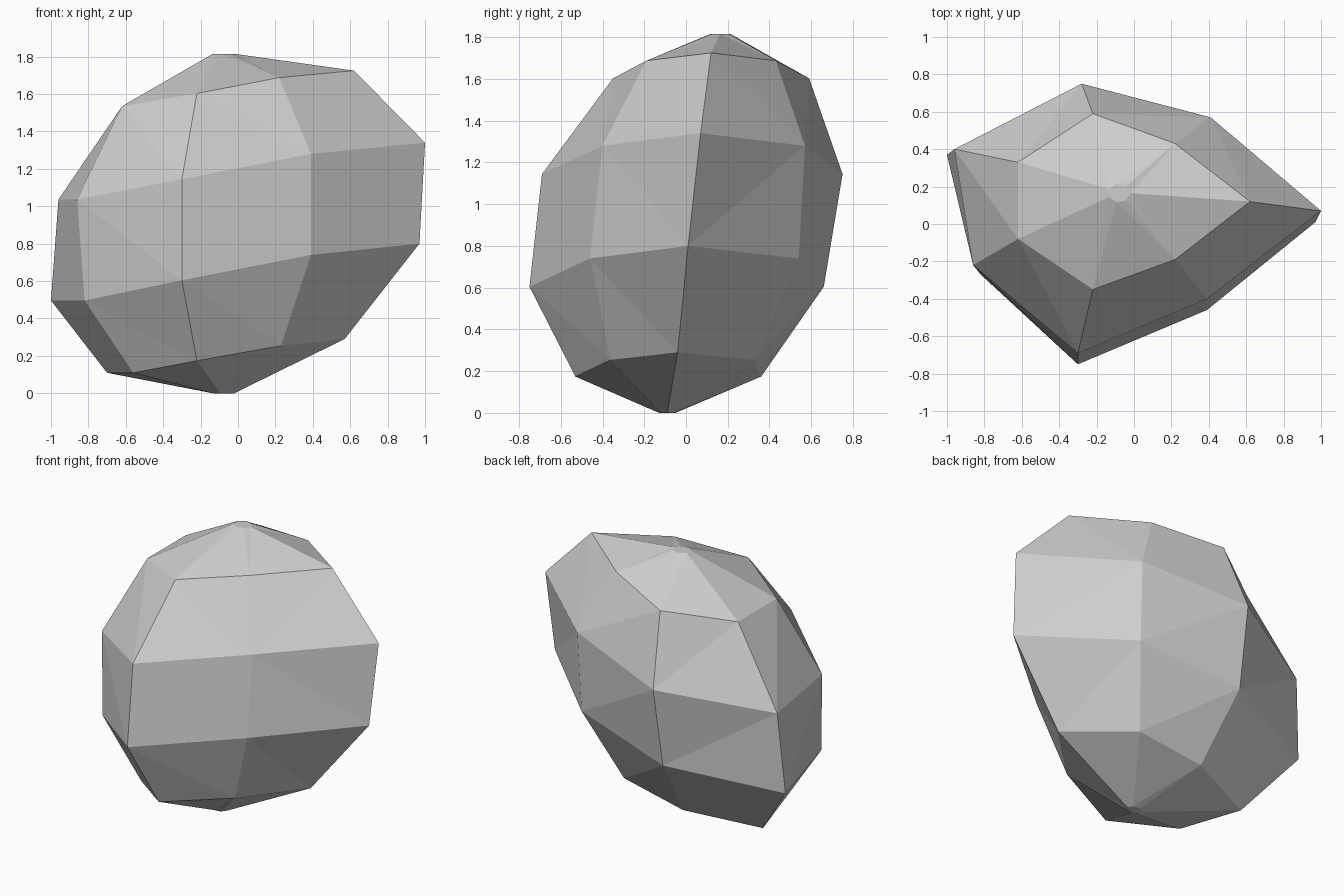
import bpy
import bmesh
from math import cos, sin, tau

SIDES = 7

cube = bpy.data.objects.get("Cube")
if cube:
    bpy.data.objects.remove(cube)

# Single stone colour
stone = bpy.data.materials.new("stone_grey")
stone.use_nodes = True
grey = (0.62, 0.62, 0.62, 1)
stone.diffuse_color = grey
stone.node_tree.nodes["Principled BSDF"].inputs["Base Color"].default_value = grey


def tilted_ring(bm, outline, height, tilt):
    """Seven-sided outline on a plane that rises towards +x."""
    return [bm.verts.new((x, y, height + tilt * cos(tau * i / SIDES)))
            for i, (x, y) in enumerate(outline)]


def small_cap(x, y, radius_x, radius_y):
    """Tiny seven-sided outline that closes the stone at a pole."""
    return [(x + radius_x * cos(tau * i / SIDES), y - radius_y * sin(tau * i / SIDES))
            for i in range(SIDES)]


# Cross-sections from bottom to top, each running clockwise from the +x tip
bottom_cap = small_cap(-0.08, -0.09, 0.06, 0.04)
lower = [(0.57, -0.04), (0.23, -0.36), (-0.22, -0.53), (-0.56, -0.23),
         (-0.7, 0.18), (-0.23, 0.36), (0.23, 0.33)]
lower_waist = [(0.97, 0.01), (0.39, -0.46), (-0.3, -0.75), (-0.82, -0.27),
               (-1, 0.37), (-0.29, 0.66), (0.4, 0.54)]
upper_waist = [(1, 0.07), (0.39, -0.4), (-0.3, -0.69), (-0.86, -0.22),
               (-0.96, 0.4), (-0.28, 0.75), (0.41, 0.57)]
upper = [(0.62, 0.12), (0.22, -0.19), (-0.22, -0.35), (-0.62, -0.08),
         (-0.62, 0.33), (-0.22, 0.59), (0.22, 0.43)]
top_cap = small_cap(-0.08, 0.165, 0.06, 0.05)

bm = bmesh.new()
rings = [tilted_ring(bm, *section) for section in (
    (bottom_cap, 0, 0), (lower, 0.195, 0.095), (lower_waist, 0.64, 0.16),
    (upper_waist, 1.18, 0.16), (upper, 1.625, 0.1), (top_cap, 1.815, 0))]

# Facets between neighbouring cross-sections, then the two end caps
for below, above in zip(rings, rings[1:]):
    for i in range(SIDES):
        j = (i + 1) % SIDES
        bm.faces.new((below[i], below[j], above[j], above[i]))
bm.faces.new(rings[0])
bm.faces.new(rings[-1])

# Split the bent facets so every one is flat
bmesh.ops.triangulate(bm, faces=bm.faces[:], quad_method="SHORT_EDGE")
bmesh.ops.recalc_face_normals(bm, faces=bm.faces[:])

mesh = bpy.data.meshes.new("boulder")
bm.to_mesh(mesh)
bm.free()
mesh.materials.append(stone)
boulder = bpy.data.objects.new("boulder", mesh)
bpy.context.collection.objects.link(boulder)
